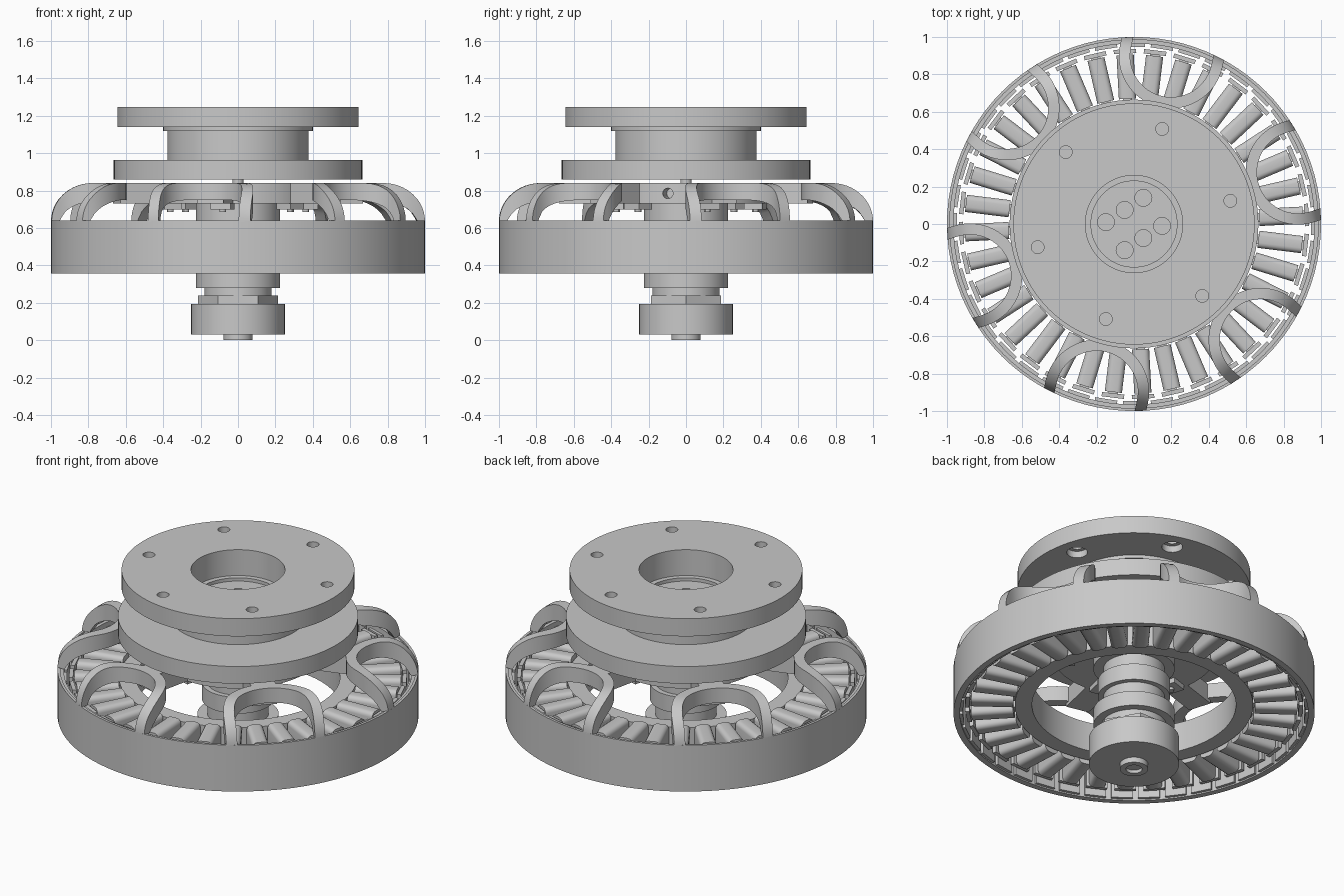
import bpy, bmesh
from math import sin, cos, pi, radians, sqrt
from mathutils import Matrix, Vector

if "Cube" in bpy.data.objects:
    bpy.data.objects.remove(bpy.data.objects["Cube"])

grey = bpy.data.materials.new("machined_grey")
grey.use_nodes = True
grey.diffuse_color = (0.58, 0.58, 0.58, 1)
grey.node_tree.nodes["Principled BSDF"].inputs["Base Color"].default_value = (0.58, 0.58, 0.58, 1)


def finish(name, bm):
    bmesh.ops.recalc_face_normals(bm, faces=bm.faces)
    mesh = bpy.data.meshes.new(name)
    bm.to_mesh(mesh)
    bm.free()
    mesh.materials.append(grey)
    ob = bpy.data.objects.new(name, mesh)
    bpy.context.collection.objects.link(ob)
    smooth(ob)
    return ob


def smooth(ob):
    bpy.ops.object.select_all(action='DESELECT')
    ob.select_set(True)
    bpy.context.view_layer.objects.active = ob
    bpy.ops.object.shade_smooth_by_angle(angle=radians(30))


def lathe(name, profile, closed=True, steps=96):
    """Spin an (r, z) outline around the z axis."""
    bm = bmesh.new()
    vs = [bm.verts.new((r, 0, z)) for r, z in profile]
    edges = [bm.edges.new(p) for p in zip(vs, vs[1:])]
    if closed:
        edges.append(bm.edges.new((vs[-1], vs[0])))
    bmesh.ops.spin(bm, geom=vs + edges, cent=(0, 0, 0), axis=(0, 0, 1),
                   angle=2 * pi, steps=steps, use_duplicate=False)
    bmesh.ops.remove_doubles(bm, verts=bm.verts, dist=0.0001)
    return finish(name, bm)


def ring(name, r_in, r_out, z0, z1):
    return lathe(name, [(r_in, z0), (r_out, z0), (r_out, z1), (r_in, z1)])


def add_rod(bm, matrix, r, depth, segments=24):
    bmesh.ops.create_cone(bm, cap_ends=True, segments=segments, radius1=r, radius2=r,
                          depth=depth, matrix=matrix)


def add_box(bm, angle, r0, r1, width, z0, z1, bevel=0):
    """Add a box lying along a radius at the given angle."""
    part = bmesh.new()
    bmesh.ops.create_cube(part, size=1, matrix=Matrix.Diagonal((r1 - r0, width, z1 - z0, 1)))
    if bevel:
        along = [e for e in part.edges
                 if abs(e.verts[0].co.x - e.verts[1].co.x) > 0.01]
        bmesh.ops.bevel(part, geom=along, offset=bevel, segments=4, profile=0.5, affect='EDGES')
    part.transform(Matrix.Rotation(angle, 4, 'Z')
                   @ Matrix.Translation(((r0 + r1) / 2, 0, (z0 + z1) / 2)))
    temp = bpy.data.meshes.new("temp")
    part.to_mesh(temp)
    part.free()
    bm.from_mesh(temp)
    bpy.data.meshes.remove(temp)


def radial_boxes(name, count, *box, start=0.0):
    bm = bmesh.new()
    for i in range(count):
        add_box(bm, start + 2 * pi * i / count, *box)
    return finish(name, bm)


def cut(ob, bm):
    cutter = finish("cutter", bm)
    cutter.hide_render = True
    mod = ob.modifiers.new("holes", 'BOOLEAN')
    mod.operation, mod.solver, mod.object = 'DIFFERENCE', 'EXACT', cutter
    bpy.context.view_layer.objects.active = ob
    bpy.ops.object.modifier_apply(modifier=mod.name)
    bpy.data.objects.remove(cutter)
    smooth(ob)


def at(r, angle, z):
    return Matrix.Translation((r * cos(angle), r * sin(angle), z))


# Mounting spool: top flange with counterbored bolt holes
top = ring("top_flange", 0.26, 0.645, 1.14, 1.248)
bolts = bmesh.new()
counterbores = bmesh.new()
for i in range(6):
    a = radians(13.5 + 60 * i)
    add_rod(bolts, at(0.53, a, 1.2), 0.034, 0.3)
    add_rod(counterbores, at(0.53, a, 1.13), 0.058, 0.1)
cut(top, bolts)
cut(top, counterbores)

# Spool body, lower flange and recessed floor with wire holes
spool = lathe("spool_body", [
    (0, 0.86), (0.665, 0.86), (0.665, 0.965), (0.378, 0.965), (0.378, 1.12), (0.4, 1.12),
    (0.4, 1.14), (0.26, 1.14), (0.26, 1.09), (0.23, 1.09), (0.23, 1.07), (0, 1.07)], closed=False)
wires = bmesh.new()
for side in (1, -1):
    for k in (-1, 0, 1):
        x, y = -0.05 + 0.1 * k, 0.075 + 0.065 * k
        add_rod(wires, Matrix.Translation((side * x, side * y, 1.07)), 0.045, 0.1)
cut(spool, wires)

# Outer drum with stepped rim
lathe("rotor_drum", [(0.965, 0.357), (1, 0.357), (1, 0.64), (0.985, 0.64),
                     (0.985, 0.63), (0.965, 0.63)])
radial_boxes("magnets", 40, 0.947, 0.97, 0.12, 0.365, 0.6)

# Stator core, teeth, windings and tooth tips
phase = radians(3)
ring("stator_core", 0.565, 0.66, 0.41, 0.59)
radial_boxes("stator_teeth", 36, 0.65, 0.92, 0.05, 0.43, 0.57, start=phase)
radial_boxes("windings", 36, 0.67, 0.905, 0.092, 0.39, 0.61, 0.028, start=phase)
radial_boxes("tooth_tips", 36, 0.912, 0.935, 0.12, 0.4, 0.6, start=phase)


# Domed U-shaped arms joining the drum to the hub
def dome(r, flat, edge, height):
    if r <= flat:
        return 0.64 + height
    return 0.635 + (height + 0.005) * sqrt(max(0, 1 - ((r - flat) / (edge - flat)) ** 2))


def u_path(radius, centre=0.92):
    end = sqrt(1 - radius ** 2)
    leg = [centre + (end - centre) * sin(pi / 2 * i / 8) for i in range(8, 0, -1)]
    pts = [(r, radius) for r in leg]
    pts += [(centre - radius * sin(pi * i / 32), radius * cos(pi * i / 32)) for i in range(33)]
    return pts + [(r, -radius) for r in reversed(leg)]


arms = bmesh.new()
for i in range(6):
    turn = Matrix.Rotation(radians(17.5 + 60 * i), 3, 'Z')
    sections = []
    for inner, outer in zip(u_path(0.22), u_path(0.28)):
        section = []
        for (x, y), shape in ((inner, (0.72, 0.95, 0.11)), (inner, (0.78, 1, 0.2)),
                              (outer, (0.78, 1, 0.2)), (outer, (0.72, 0.95, 0.11))):
            z = dome(sqrt(x * x + y * y), *shape)
            section.append(arms.verts.new(turn @ Vector((x, y, z))))
        sections.append(section)
    for a, b in zip(sections, sections[1:]):
        for k in range(4):
            n = (k + 1) % 4
            arms.faces.new((a[k], a[n], b[n], b[k]))
    arms.faces.new(sections[0])
    arms.faces.new(sections[-1])
finish("rotor_arms", arms)

# Pads from the hub plate to the arms, with clamp tabs below
pad_angle = radians(17.5)
radial_boxes("arm_pads", 6, 0.42, 0.68, 0.14, 0.73, 0.84, start=pad_angle)
radial_boxes("clamp_tabs", 6, 0.33, 0.43, 0.11, 0.7, 0.732, start=pad_angle)
screws = bmesh.new()
for i in range(6):
    add_rod(screws, at(0.38, pad_angle + i * pi / 3, 0.695), 0.018, 0.02, 12)
finish("tab_screws", screws)

# Rotor hub plate with a set screw hole in its rim
hub = lathe("rotor_hub", [(0, 0.64), (0.225, 0.64), (0.225, 0.73), (0.45, 0.73),
                          (0.45, 0.84), (0, 0.84)], closed=False)
hole = bmesh.new()
hole_angle = radians(-12.5)
add_rod(hole, at(0.45, hole_angle, 0.785) @ Matrix.Rotation(hole_angle, 4, 'Z')
        @ Matrix.Rotation(pi / 2, 4, 'Y'), 0.028, 0.2)
cut(hub, hole)

# Central column, bearing collars and hollow shaft end
lathe("shaft_column", [
    (0, 0.02), (0.045, 0.02), (0.045, 0), (0.078, 0), (0.078, 0.1), (0.16, 0.1), (0.16, 0.24),
    (0.18, 0.24), (0.18, 0.28), (0.225, 0.28), (0.225, 0.37), (0.17, 0.37), (0.17, 0.46),
    (0.2, 0.46), (0.2, 0.56), (0.17, 0.56), (0.17, 0.65), (0, 0.65)], closed=False)
lathe("shaft_tip", [(0, 0.83), (0.03, 0.83), (0.03, 0.87), (0, 0.87)], closed=False, steps=24)
ring("end_collar", 0.07, 0.25, 0.032, 0.195)

# Hexagonal lock nut
nut = bmesh.new()
add_rod(nut, Matrix.Translation((0, 0, 0.217)) @ Matrix.Rotation(pi / 6, 4, 'Z'), 0.215, 0.045, 6)
finish("lock_nut", nut)
